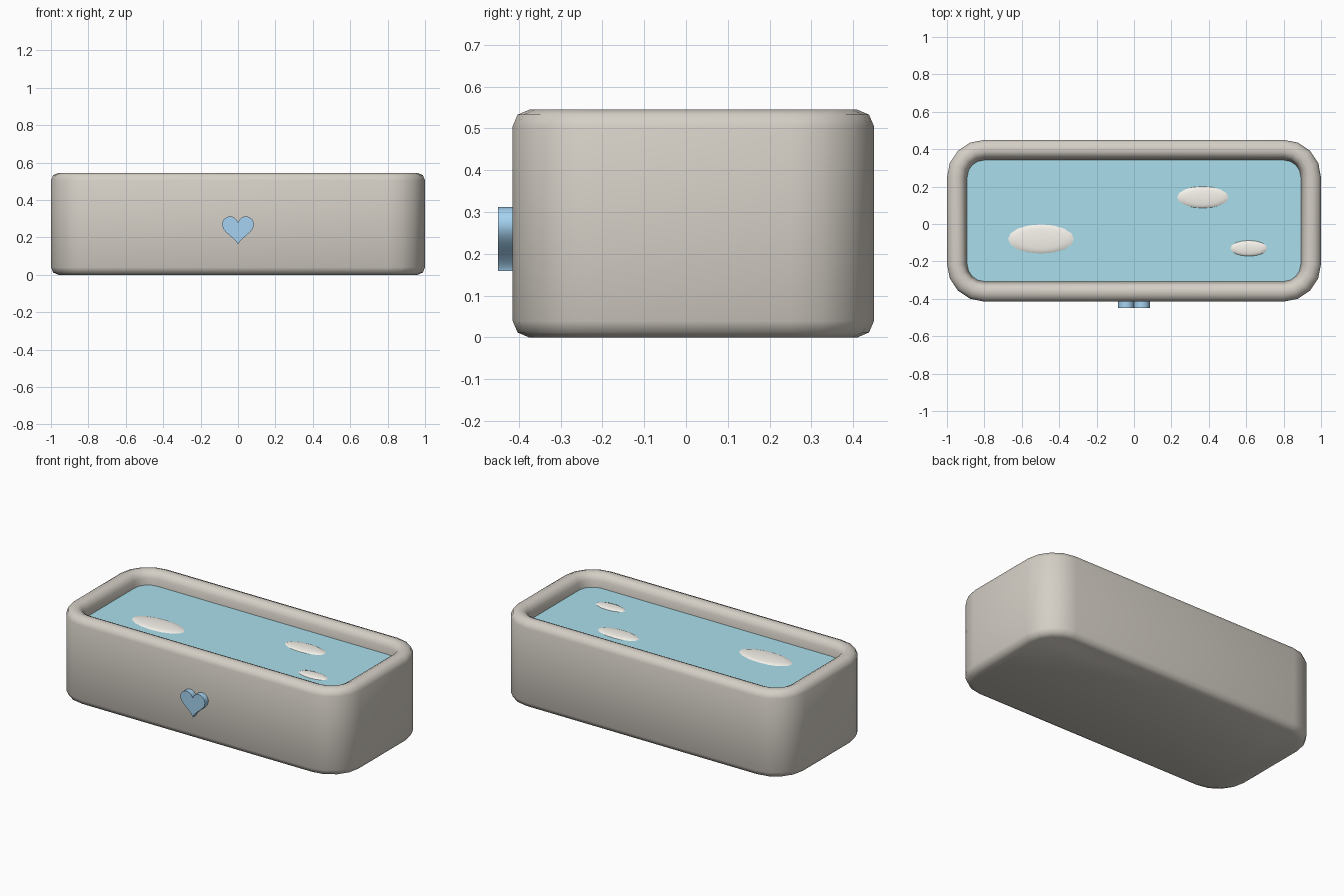
import bpy, bmesh, math

if "Cube" in bpy.data.objects:
    bpy.data.objects.remove(bpy.data.objects["Cube"])

YC = 0.0175             # basin centre in y (the heart sticks out in front)
HX, HY, R = 1.0, 0.4325, 0.2
WATER_Z = 0.465


def material(name, rgb):
    m = bpy.data.materials.new(name)
    m.diffuse_color = (*rgb, 1)
    m.use_nodes = True
    m.node_tree.nodes["Principled BSDF"].inputs["Base Color"].default_value = m.diffuse_color
    return m


def finish(bm, name, mat, angle=None):
    bmesh.ops.recalc_face_normals(bm, faces=bm.faces)
    me = bpy.data.meshes.new(name)
    bm.to_mesh(me)
    bm.free()
    ob = bpy.data.objects.new(name, me)
    bpy.context.collection.objects.link(ob)
    me.materials.append(mat)
    if angle:
        bpy.ops.object.select_all(action='DESELECT')
        bpy.context.view_layer.objects.active = ob
        ob.select_set(True)
        bpy.ops.object.shade_smooth_by_angle(angle=math.radians(angle))
    return ob


def rounded_ring(bm, inset, z, seg=4):
    """Rounded rectangle, inset from the outer wall."""
    r = R - inset
    ring = []
    for k, (sx, sy) in enumerate([(1, 1), (-1, 1), (-1, -1), (1, -1)]):
        for i in range(seg + 1):
            a = math.pi / 2 * (k + i / seg)
            ring.append(bm.verts.new((sx * (HX - R) + r * math.cos(a),
                                      YC + sy * (HY - R) + r * math.sin(a), z)))
    return ring


stone = material("stone", (0.66, 0.62, 0.56))
blue = material("water_blue", (0.40, 0.74, 0.84))
cream = material("foam_cream", (0.93, 0.90, 0.84))
heart_blue = material("heart_blue", (0.38, 0.65, 0.88))

# Basin: lofted rounded rings from underside, over the rim, to the inner floor
profile = [(.04, 0), (.012, .012), (0, .04), (0, .505), (.012, .533), (.04, .545),
           (.065, .545), (.09, .533), (.1, .505), (.108, WATER_Z), (.108, .44)]
bm = bmesh.new()
rings = [rounded_ring(bm, d, z) for d, z in profile]
for a, b in zip(rings, rings[1:]):
    for i in range(len(a)):
        j = (i + 1) % len(a)
        bm.faces.new((a[i], a[j], b[j], b[i]))
bm.faces.new(rings[0])
bm.faces.new(rings[-1])
finish(bm, "basin", stone, 50)

# Water surface
bm = bmesh.new()
bm.faces.new(rounded_ring(bm, .107, WATER_Z))
finish(bm, "water", blue)

# Foam patches: flattened spheres lying on the water
for n, (x, y, rx, ry) in enumerate([(-.497, -.08, .176, .078),
                                    (.368, .143, .137, .058),
                                    (.614, -.13, .098, .042)]):
    bm = bmesh.new()
    bmesh.ops.create_uvsphere(bm, u_segments=16, v_segments=8, radius=1)
    for v in bm.verts:
        v.co = (x + v.co.x * rx, y + v.co.y * ry, WATER_Z + v.co.z * .01)
    finish(bm, f"foam_patch_{n + 1}", cream, 40)

# Heart on the front wall
bm = bmesh.new()
s = .17 / 32
pts = []
for i in range(48):
    t = 2 * math.pi * i / 48
    x = 16 * math.sin(t) ** 3
    z = 13 * math.cos(t) - 5 * math.cos(2 * t) - 2 * math.cos(3 * t) - math.cos(4 * t)
    pts.append(bm.verts.new((x * s, -.45, .249 + z * s)))
front = bm.faces.new(pts)
back = bmesh.ops.extrude_face_region(bm, geom=[front], use_keep_orig=True)
for v in back["geom"]:
    if isinstance(v, bmesh.types.BMVert):
        v.co.y = -.40
finish(bm, "heart", heart_blue, 40)
